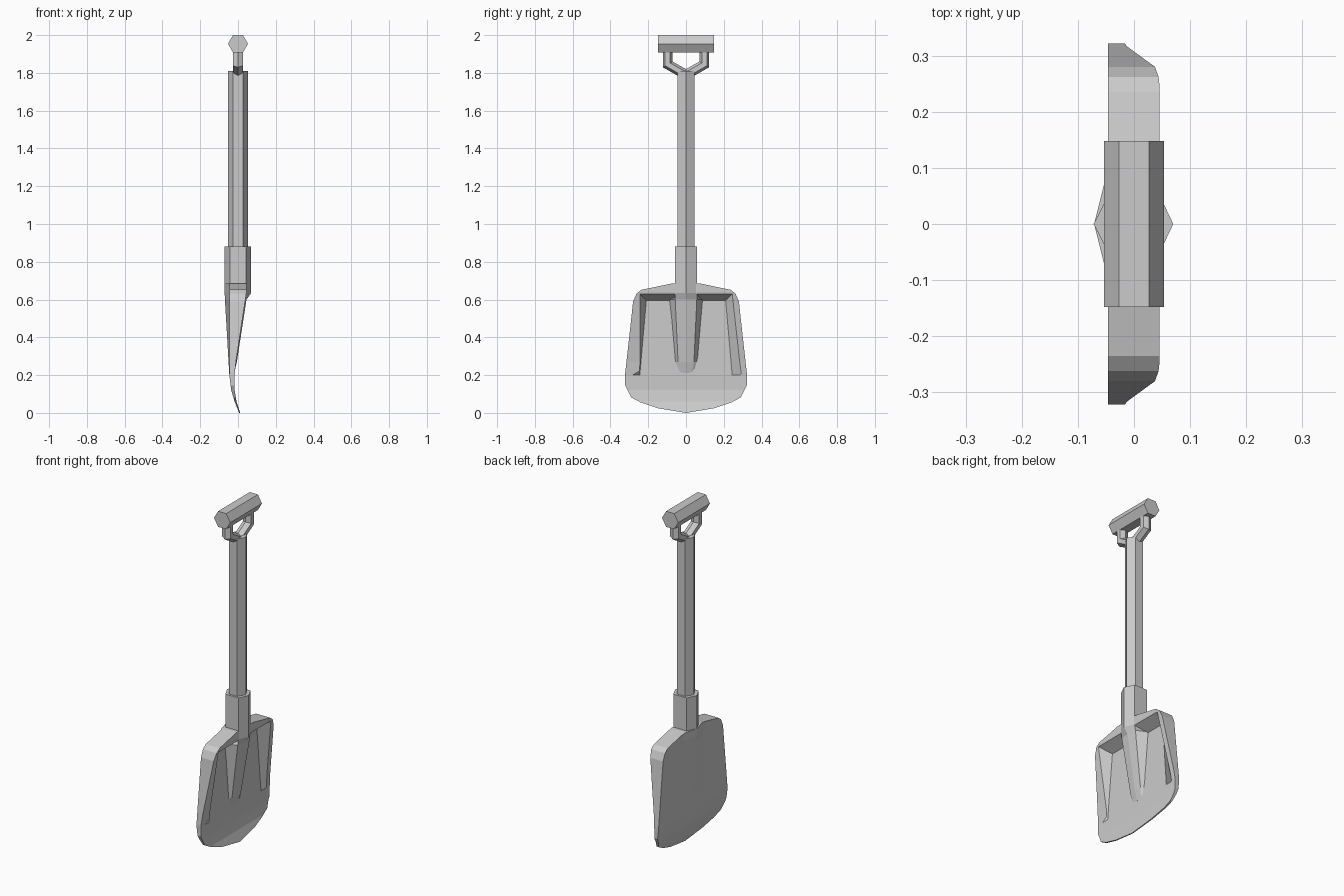
import bpy, bmesh, math

if "Cube" in bpy.data.objects:
    bpy.data.objects.remove(bpy.data.objects["Cube"])


def finish(name, bm):
    bmesh.ops.recalc_face_normals(bm, faces=bm.faces[:])
    mesh = bpy.data.meshes.new(name)
    bm.to_mesh(mesh)
    bm.free()
    obj = bpy.data.objects.new(name, mesh)
    bpy.context.collection.objects.link(obj)
    return obj


def loft(name, rings):
    """Skin a list of equal-length point rings and cap both ends."""
    bm = bmesh.new()
    loops = [[bm.verts.new(p) for p in ring] for ring in rings]
    n = len(loops[0])
    for a, b in zip(loops, loops[1:]):
        for i in range(n):
            j = (i + 1) % n
            bm.faces.new((a[i], a[j], b[j], b[i]))
    bm.faces.new(loops[0])
    bm.faces.new(loops[-1])
    return finish(name, bm)


def hexagon(r):
    return [(r * math.cos(k * math.pi / 3), r * math.sin(k * math.pi / 3)) for k in range(6)]


def interp(table, t):
    for (a, u), (b, v) in zip(table, table[1:]):
        if t <= b:
            return u + (v - u) * (t - a) / (b - a)
    return table[-1][1]


# Grip: hexagonal bar across the top
loft("grip", [[(x, y, 1.954 + z) for x, z in hexagon(0.0531)] for y in (-0.148, 0.148)])

# Shaft: hexagonal pole
loft("shaft", [[(x, y, z) for x, y in hexagon(0.052)] for z in (0.80, 1.81)])

# Yoke: mitred hexagonal fork joining shaft and grip (y, z, mitre y, mitre z)
arm = [(0.097, 1.93, 1, 0), (0.097, 1.845, 1, -0.58)]
path = arm + [(0, 1.79, 0, -1.15)] + [(-y, z, -my, mz) for y, z, my, mz in reversed(arm)]
loft("yoke", [[(v * 1.2, y + u * my, z + u * mz) for u, v in hexagon(0.026)]
              for y, z, my, mz in path])


# Socket running down into the tapering centre rib
def socket_ring(z, front, side_x, side_y, base_x, base_y, back):
    return [(front, 0, z), (side_x, side_y, z), (base_x, base_y, z),
            (back, 0, z), (base_x, -base_y, z), (side_x, -side_y, z)]


loft("socket_rib", [
    socket_ring(0.88, 0.07, 0.043, 0.057, -0.043, 0.057, -0.072),
    socket_ring(0.635, 0.07, 0.043, 0.057, -0.043, 0.057, -0.071),
    socket_ring(0.60, 0.045, 0.038, 0.057, -0.030, 0.090, -0.040),
    socket_ring(0.27, -0.006, -0.010, 0.042, -0.027, 0.062, -0.035),
    socket_ring(0.21, -0.020, -0.023, 0.030, -0.030, 0.050, -0.035)])

# Blade: outline prism, sliced and bent to its side profile
half = [(0.075, 0.685), (0.185, 0.662), (0.235, 0.652), (0.262, 0.632), (0.28, 0.59),
        (0.322, 0.21), (0.322, 0.145), (0.29, 0.082), (0.24, 0.055), (0.15, 0.025)]
outline = half + [(0, 0)] + [(-y, z) for y, z in reversed(half)]
front = [(0, 0.012), (0.06, -0.008), (0.12, -0.018), (0.2, -0.018),
         (0.27, -0.011), (0.6, 0.039), (0.64, 0.045), (0.7, 0.045)]
back = [(0, 0.006), (0.06, -0.018), (0.12, -0.036), (0.2, -0.046), (0.7, -0.046)]
blade = loft("blade", [[(x, y, z) for y, z in outline] for x in (-1, 1)])
bm = bmesh.new()
bm.from_mesh(blade.data)
cuts = [((0, 0, z), (0, 0, 1)) for z, _ in front[1:-1]]
cuts += [((0, y, 0), (0, 1, 0)) for y in (-0.1, 0, 0.1)]
for co, no in cuts:
    bmesh.ops.bisect_plane(bm, geom=bm.verts[:] + bm.edges[:] + bm.faces[:],
                           plane_co=co, plane_no=no)
for v in bm.verts:
    if v.co.x > 0:
        v.co.x = interp(front, v.co.z)
    else:
        ridge = max(0, 1 - abs(v.co.y) / 0.1) * min(1, max(0, (v.co.z - 0.2) / 0.43))
        v.co.x = interp(back, v.co.z) - 0.025 * ridge
bm.to_mesh(blade.data)
bm.free()

# Recess cutter: slanted walls down to the pan floor
floor = [(-0.025, 0.21, 0.595), (-0.021, 0.245, 0.195)]
rim = [(0.044, 0.245, 0.63), (-0.018, 0.283, 0.20)]
lip = [tuple(f + (r - f) * 1.3 for f, r in zip(a, b)) for a, b in zip(floor, rim)]
cutter = loft("recess_cutter", [[p[0], p[1], (p[1][0], -p[1][1], p[1][2]),
                                 (p[0][0], -p[0][1], p[0][2])] for p in (floor, lip)])
cutter.hide_render = True
cutter.display_type = 'WIRE'
mod = blade.modifiers.new("recess", 'BOOLEAN')
mod.operation = 'DIFFERENCE'
mod.solver = 'EXACT'
mod.object = cutter
